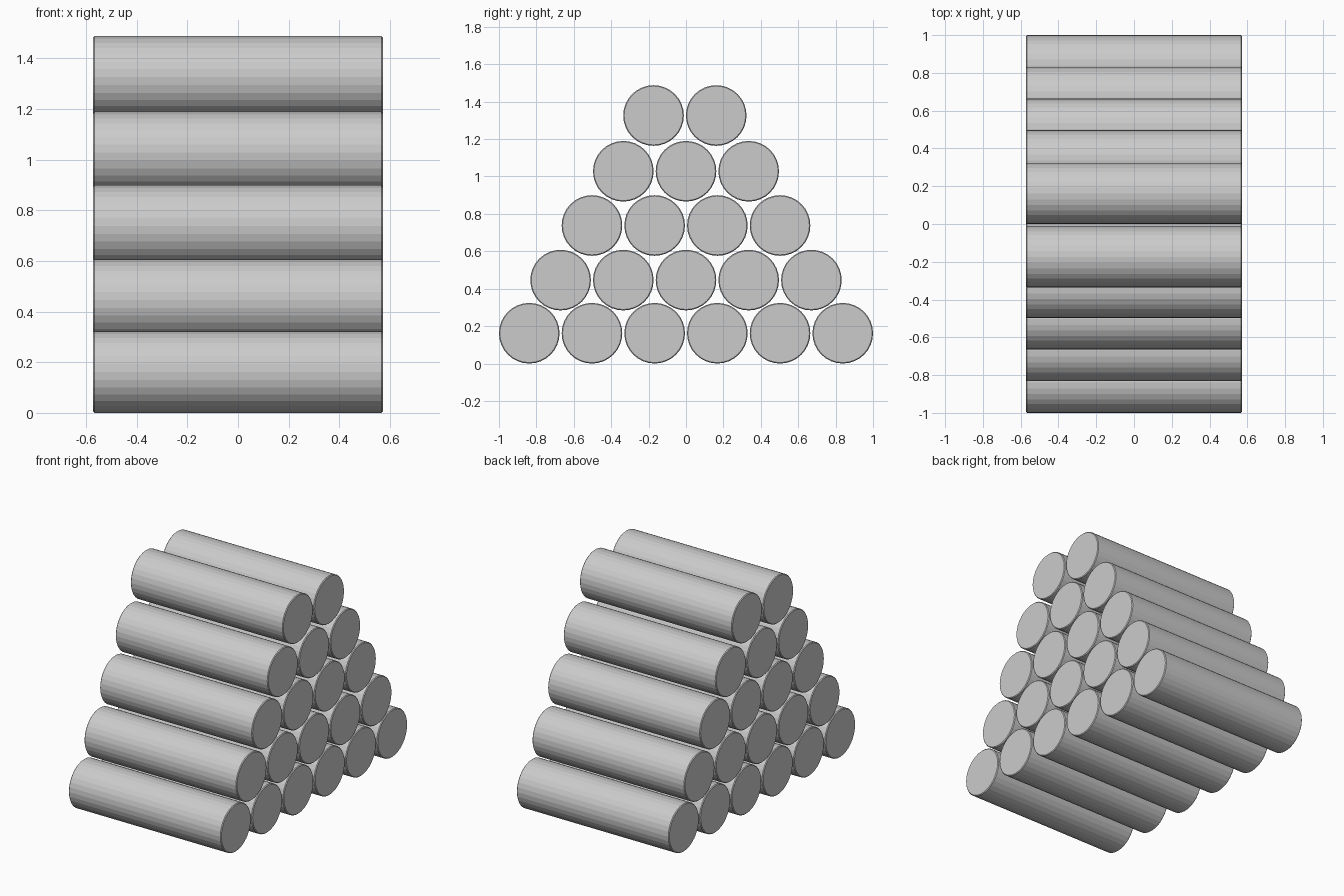
import bpy, math

if "Cube" in bpy.data.objects:
    bpy.data.objects.remove(bpy.data.objects["Cube"])

R, LENGTH, SIDES = 0.162, 1.144, 32
PITCH = 0.3352

# each row: (number of logs, centre height, small sideways offset)
ROWS = [(6, 0.162, 0.0), (5, 0.446, 0.0), (4, 0.738, 0.0),
        (3, 1.028, 0.0), (2, 1.326, -0.006)]


def log(name, y, z):
    # cylinder lying along x with a tiny rounded rim at both ends
    bpy.ops.mesh.primitive_cylinder_add(vertices=SIDES, radius=R, depth=LENGTH,
                                        location=(0, y, z),
                                        rotation=(0, math.pi / 2, 0))
    ob = bpy.context.object
    ob.name = name
    bpy.ops.object.transform_apply(location=False, rotation=True, scale=False)
    bevel = ob.modifiers.new("rim", 'BEVEL')
    bevel.width = 0.005
    bevel.segments = 1
    bevel.limit_method = 'ANGLE'
    bevel.angle_limit = math.radians(40)
    return ob


# stack of logs, each row nesting in the gaps of the one below
for r, (count, z, shift) in enumerate(ROWS):
    for i in range(count):
        y = (i - (count - 1) / 2) * PITCH + shift
        log(f"log_row{r + 1}_{i + 1}", y, z)
